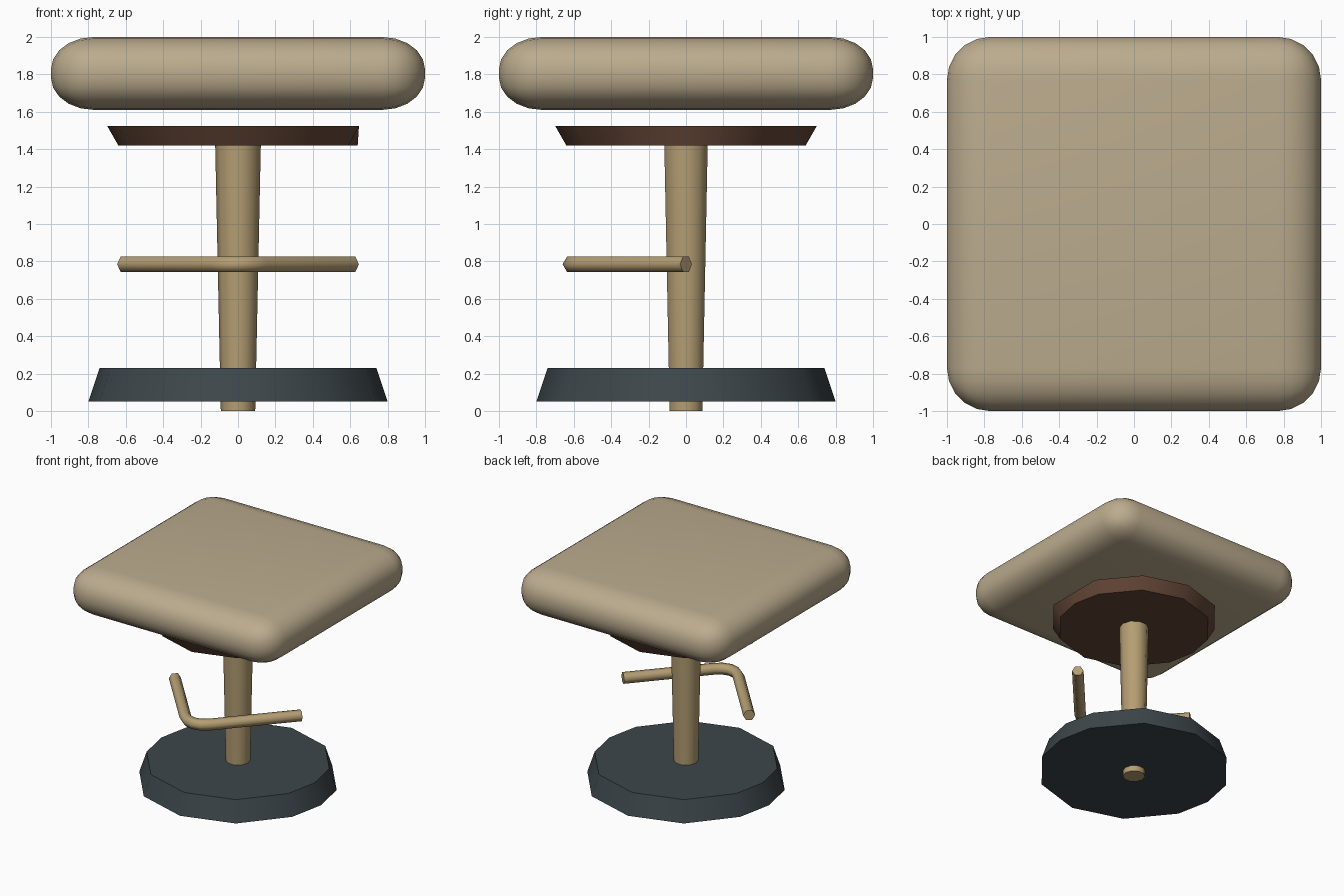
import bpy, bmesh
from math import sin, cos, pi, radians
from mathutils import Vector, Matrix

if "Cube" in bpy.data.objects:
    bpy.data.objects.remove(bpy.data.objects["Cube"])


def material(name, rgb):
    m = bpy.data.materials.new(name)
    m.diffuse_color = (*rgb, 1)
    m.use_nodes = True
    m.node_tree.nodes["Principled BSDF"].inputs["Base Color"].default_value = m.diffuse_color
    return m


TAN = material("tan_cushion", (0.50, 0.41, 0.27))
WOOD = material("light_wood", (0.46, 0.34, 0.17))
BROWN = material("dark_wood", (0.13, 0.062, 0.038))
SLATE = material("slate", (0.047, 0.062, 0.070))


def finish(bm, name, mat, angle=40):
    bmesh.ops.recalc_face_normals(bm, faces=bm.faces)
    me = bpy.data.meshes.new(name)
    bm.to_mesh(me)
    bm.free()
    ob = bpy.data.objects.new(name, me)
    bpy.context.collection.objects.link(ob)
    me.materials.append(mat)
    bpy.ops.object.select_all(action='DESELECT')
    ob.select_set(True)
    bpy.context.view_layer.objects.active = ob
    bpy.ops.object.shade_smooth_by_angle(angle=radians(angle))
    return ob


def skin(bm, rings):
    """Bridge successive closed rings of points and cap both ends."""
    vr = [[bm.verts.new(p) for p in r] for r in rings]
    for a, b in zip(vr, vr[1:]):
        n = len(a)
        for i in range(n):
            j = (i + 1) % n
            bm.faces.new((a[i], a[j], b[j], b[i]))
    bm.faces.new(vr[0])
    bm.faces.new(vr[-1])


def tapered(name, angles, r0, z0, r1, z1, mat):
    bm = bmesh.new()
    skin(bm, [[(r * cos(radians(a)), r * sin(radians(a)), z) for a in angles]
              for r, z in ((r0, z0), (r1, z1))])
    return finish(bm, name, mat)


# Slightly uneven 12-sided outline shared by base and seat plate
HALF = [0, 22.5, 56.25, 90, 123.75, 157.5]
DISC = HALF + [a + 180 for a in (0, 22.5, 56.25, 90, 123.75, 157.5)]

# Cushion: rounded box, squashed vertically
bm = bmesh.new()
bmesh.ops.create_cube(bm, size=1, matrix=Matrix.Diagonal((2, 2, 0.52, 1)))
bmesh.ops.bevel(bm, geom=bm.edges[:], offset=0.23, segments=5,
                profile=0.5, affect='EDGES')
bmesh.ops.scale(bm, vec=(1, 1, 0.39 / 0.52), verts=bm.verts)
bmesh.ops.translate(bm, vec=(0, 0, 1.805), verts=bm.verts)
finish(bm, "seat_cushion", TAN)

# Seat plate: its upper rim lacks the +x corner
plate = tapered("seat_plate", DISC, 0.64, 1.42, 0.70, 1.525, BROWN)
bm = bmesh.new()
bm.from_mesh(plate.data)
top_right = max(bm.verts, key=lambda v: v.co.x)
for v in bm.verts:
    if v.co.z > 1.5 and abs(v.co.y) < 0.01 and v.co.x > 0:
        v.co.x = 0.70 * cos(radians(22.5))
bm.to_mesh(plate.data)
bm.free()

# Base and post
tapered("base", DISC, 0.80, 0.05, 0.74, 0.23, SLATE)
tapered("post", [i * 36 for i in range(10)], 0.092, 0.0, 0.122, 1.425, WOOD).data.shade_smooth()
bpy.ops.object.shade_smooth_by_angle(angle=radians(45))

# Footrest: six-sided tube bent into a V around the front
half = [(-0.61, 0.0), (-0.12, -0.553), (-0.062, -0.597)]
path = [Vector((x, y, 0.785)) for x, y in
        half + [(0, -0.612)] + [(-x, y) for x, y in reversed(half)]]
rings = []
for i, p in enumerate(path):
    t = (path[min(i + 1, len(path) - 1)] - path[max(i - 1, 0)]).normalized()
    side = t.cross(Vector((0, 0, 1)))
    rings.append([p + side * (0.048 * cos(k * pi / 3)) +
                  Vector((0, 0, 0.047 * sin(k * pi / 3))) for k in range(6)])
bm = bmesh.new()
skin(bm, rings)
finish(bm, "footrest", WOOD, 65)
